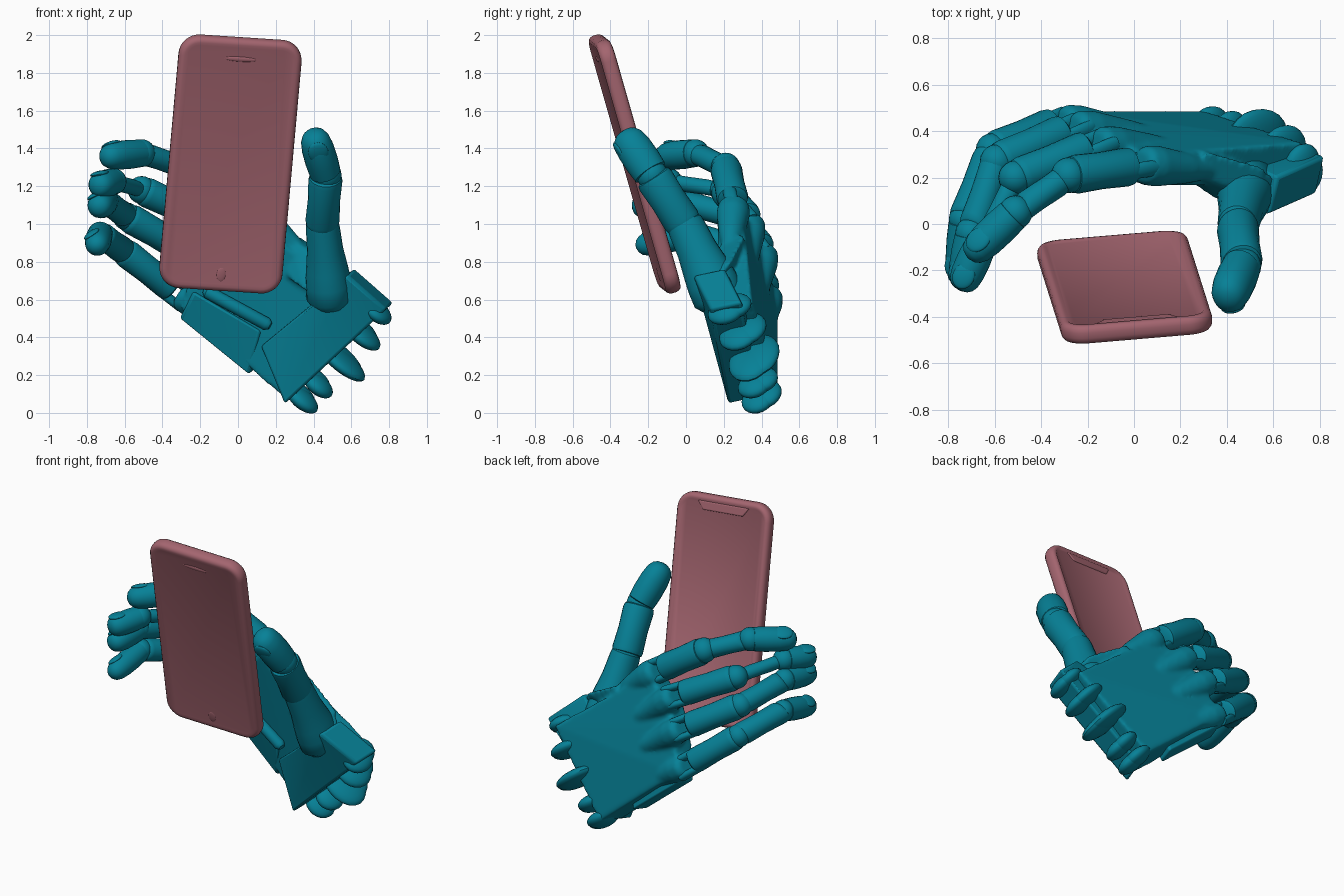
import bpy, bmesh, math
from mathutils import Vector as V, Matrix

if "Cube" in bpy.data.objects:
    bpy.data.objects.remove(bpy.data.objects["Cube"])


def material(name, rgb):
    m = bpy.data.materials.new(name)
    m.diffuse_color = (*rgb, 1)
    m.use_nodes = True
    m.node_tree.nodes["Principled BSDF"].inputs["Base Color"].default_value = m.diffuse_color
    return m


TEAL = material("teal", (0.002, 0.22, 0.31))
ROSE = material("rose", (0.37, 0.13, 0.16))


def finish(name, bm, mat, bevel=0, angle=40):
    bmesh.ops.recalc_face_normals(bm, faces=bm.faces)
    me = bpy.data.meshes.new(name)
    bm.to_mesh(me)
    bm.free()
    ob = bpy.data.objects.new(name, me)
    bpy.context.collection.objects.link(ob)
    me.materials.append(mat)
    if bevel:
        b = ob.modifiers.new("bevel", 'BEVEL')
        b.width, b.segments = bevel, 3
    bpy.ops.object.select_all(action='DESELECT')
    ob.select_set(True)
    bpy.context.view_layer.objects.active = ob
    bpy.ops.object.shade_smooth_by_angle(angle=math.radians(angle))
    return ob


def frame(x, y, z, origin):
    return Matrix.Translation(origin) @ Matrix((x, y, z)).transposed().to_4x4()


def skin(bm, rings):
    """Join rings of points into a closed skin."""
    vs = [[bm.verts.new(p) for p in r] for r in rings]
    for a, b in zip(vs, vs[1:]):
        for i in range(len(a)):
            j = (i + 1) % len(a)
            bm.faces.new((a[i], a[j], b[j], b[i]))
    bm.faces.new(vs[0])
    bm.faces.new(vs[-1])


def tube(bm, a, b, profile, dorsal, flat=1.0):
    """Round limb from a to b; profile holds (fraction, radius)."""
    a, b = V(a), V(b)
    d = (b - a).normalized()
    n = (dorsal - d * dorsal.dot(d)).normalized()
    s = d.cross(n)
    skin(bm, [[a.lerp(b, t) + r * (s * math.cos(k * math.tau / 24) + n * flat * math.sin(k * math.tau / 24))
               for k in range(24)] for t, r in profile])


def ball(bm, m, scale):
    bmesh.ops.create_uvsphere(bm, u_segments=20, v_segments=12, radius=1,
                              matrix=m @ Matrix.Diagonal((*scale, 1)))


def add_hull(bm, pts):
    vs = [bm.verts.new(p) for p in pts]
    bmesh.ops.convex_hull(bm, input=vs)


def plate(name, pts, thick, bevel=.015):
    """Flat plate given by its outer corners, thickened into the hand."""
    pts = [V(p) for p in pts]
    bm = bmesh.new()
    add_hull(bm, pts + [p + N * thick for p in pts])
    bmesh.ops.dissolve_limit(bm, angle_limit=0.02, verts=bm.verts, edges=bm.edges)
    finish(name, bm, TEAL, bevel)


# Hand axes: F toward the fingers, N out of the back of the hand, W toward the index side
F = V((-.76, .04, .64)).normalized()
N = V((.222, .946, .204))
N = (N - F * N.dot(F)).normalized()
W = F.cross(N) * -1
if W.z < 0:
    W = -W

# Phone body: stacked rounded rectangles with recessed panels on both sides
def rounded(w, h, r, y):
    return [V((cx * (w - r) + r * math.cos(t), y, cz * (h - r) + r * math.sin(t)))
            for q, (cx, cz) in enumerate(((1, 1), (-1, 1), (-1, -1), (1, -1)))
            for t in [math.pi / 2 * (q + k / 8) for k in range(9)]]


up = V((.086, -.273, .956)).normalized()
wide = V((1, .08, -.05))
wide = (wide - up * wide.dot(up)).normalized()
PH = frame(wide, up.cross(wide), up, V((-.04, -.272, 1.318)))
bm = bmesh.new()
layers = [(.045, -.039), (.03, -.042), (.014, -.038), (.004, -.026), (0, -.012), (0, .012),
          (.004, .026), (.014, .038), (.032, .042), (.042, .035)]
skin(bm, [rounded(.327 - i, .697 - i, .11 - i, y) for i, y in layers])
bm.transform(PH)
finish("phone_body", bm, ROSE, angle=50)

# Screen notch on the hand side, slot and button on the other side
bm = bmesh.new()
notch = [(-.18, .655), (.18, .655), (.14, .60), (-.14, .60)]
skin(bm, [[V((x, y, z)) for x, z in notch] for y in (.02, .041)])
bm.transform(PH)
finish("phone_notch", bm, ROSE, .008)
bm = bmesh.new()
ball(bm, Matrix.Translation((0, -.037, .59)), (.09, .007, .014))
ball(bm, Matrix.Translation((0, -.037, -.60)), (.025, .006, .04))
bm.transform(PH)
finish("phone_slot_and_button", bm, ROSE)

# Fingers: wrist end, knuckle, two joints, tip, radius
FINGERS = {
    "index": ((.55, .25, .70), (0, .25, 1.12), (-.28, .21, 1.30), (-.51, .05, 1.375), (-.715, -.145, 1.355), .084),
    "middle": ((.47, .33, .52), (-.19, .33, 1.03), (-.51, .20, 1.18), (-.66, -.09, 1.225), (-.75, -.285, 1.20), .08),
    "ring": ((.40, .37, .38), (-.29, .40, .87), (-.59, .27, 1.04), (-.70, -.04, 1.12), (-.74, -.285, 1.09), .08),
    "little": ((.32, .39, .22), (-.34, .43, .65), (-.61, .32, .86), (-.73, .02, .945), (-.75, -.265, .88), .077),
}
BONE = [(0, .76), (.03, .95), (.1, 1.0), (.5, .95), (.9, 1.0), (.97, .95), (1, .78)]
TIP = [(0, .76), (.04, .97), (.3, 1.02), (.6, 1.0), (.8, .9), (.91, .72), (.97, .48), (1, .15)]

# Palm: block, thumb socket and knuckle ridges melted into one smooth skin
back = [V(p) for p in ((.73, .35, .58), (.30, .49, .11), (-.27, .49, .58),
                       (-.20, .41, .84), (-.10, .35, .97), (.07, .30, 1.08))]
depth = (.20, .20, .15, .13, .13, .14)
bm = bmesh.new()
add_hull(bm, back + [p - N * d for p, d in zip(back, depth)])
web = [V(p) for p in ((.26, .17, .72), (.36, .10, .64), (.60, .06, .68), (.53, .13, .78), (.28, .20, .92))]
add_hull(bm, web + [p + N * .12 for p in web])
for wrist, mcp, pip, dip, tip, r in FINGERS.values():
    w, m = V(wrist), V(mcp)
    d1 = (V(pip) - m).normalized()
    tube(bm, w.lerp(m, .35) - N * .02, m - d1 * .035,
         [(0, r * .4), (.4, r * .8), (.8, r * 1.06), (.95, r), (1, r * .7)], N)
palm = finish("palm", bm, TEAL)
rm = palm.modifiers.new("melt", 'REMESH')
rm.mode, rm.voxel_size, rm.use_smooth_shade = 'VOXEL', .013, True
sm = palm.modifiers.new("soften", 'SMOOTH')
sm.factor, sm.iterations = .5, 5

# Heel plate and little finger side plate
plate("heel_plate", ((.245, .225, .045), (.12, .25, .35), (.40, .09, .58), (.58, .04, .73), (.785, .13, .55)), .17)
plate("side_plate", ((.06, .33, .20), (-.31, .36, .50), (-.24, .29, .64), (.12, .25, .43)), .12)
# Raised crease strap across the palm
bm = bmesh.new()
tube(bm, (-.18, .285, .65), (.17, .22, .46), [(0, .015), (.05, .035), (.95, .035), (1, .02)], N)
finish("palm_crease", bm, TEAL)

# Wrist pegs: thin rounded plates standing out of the wrist
bm = bmesh.new()
for p, n, f in (((.345, .40, .075), .11, .10), ((.43, .38, .15), .11, .09), ((.55, .36, .28), .14, .16),
                ((.66, .30, .42), .13, .12), ((.74, .23, .54), .12, .09)):
    for k in range(2):
        ball(bm, frame(F, N, W, V(p) + N * (.04 * k - .02) + F * .03 * k), (f, n - .02, .046))
finish("wrist_pegs", bm, TEAL)


def digit(name, joints, r, dorsal, flat=1.0):
    """Phalanges with seams between them, joint balls and a nail."""
    joints = [V(p) for p in joints]
    bm = bmesh.new()
    for i, (a, b) in enumerate(zip(joints, joints[1:])):
        last = i == len(joints) - 2
        k = r * (1 - .05 * i)
        gap = (b - a).normalized() * .006
        tube(bm, a + gap, b if last else b - gap, [(t, q * k) for t, q in (TIP if last else BONE)], dorsal, flat)
        if i:
            ball(bm, Matrix.Translation(a), (k * .97,) * 3)
    finish(name, bm, TEAL, angle=45)
    # Nail
    a, b = joints[-2:]
    d = (b - a).normalized()
    n = (dorsal - d * dorsal.dot(d)).normalized()
    bm = bmesh.new()
    ball(bm, frame(d, n, d.cross(n), a.lerp(b, .68) + n * r * .74 * flat), (r * .72, r * .2, r * .6))
    finish(name + "_nail", bm, TEAL)


for name, (wrist, mcp, pip, dip, tip, r) in FINGERS.items():
    mcp, pip, dip, tip = map(V, (mcp, pip, dip, tip))
    d1 = (pip - mcp).normalized()
    # Fork bridging the open knuckle joint
    bm = bmesh.new()
    for s in (-1, 1):
        o = W * s * r * .68
        tube(bm, mcp - d1 * .10 + o, mcp + d1 * .06 + o, [(0, .02), (.1, .024), (.9, .024), (1, .02)], N, 1.5)
    finish(name + "_knuckle_fork", bm, TEAL)
    digit(name + "_finger", (mcp + d1 * .005, pip, dip, tip), r, dip - pip)

# Thumb: flared base shaft, then middle and tip sections
bm = bmesh.new()
tube(bm, (.49, .19, .58), (.445, -.015, 1.02), [(0, .10), (.08, .125), (.25, .122), (.42, .112), (.65, .096),
                                               (.9, .09), (.97, .086), (1, .07)], V((0, -1, 0)), 1.12)
finish("thumb_base", bm, TEAL)
digit("thumb", ((.445, -.005, .99), (.465, -.18, 1.26), (.395, -.335, 1.49)), .09, V((-.1, -1, .2)), 1.12)
